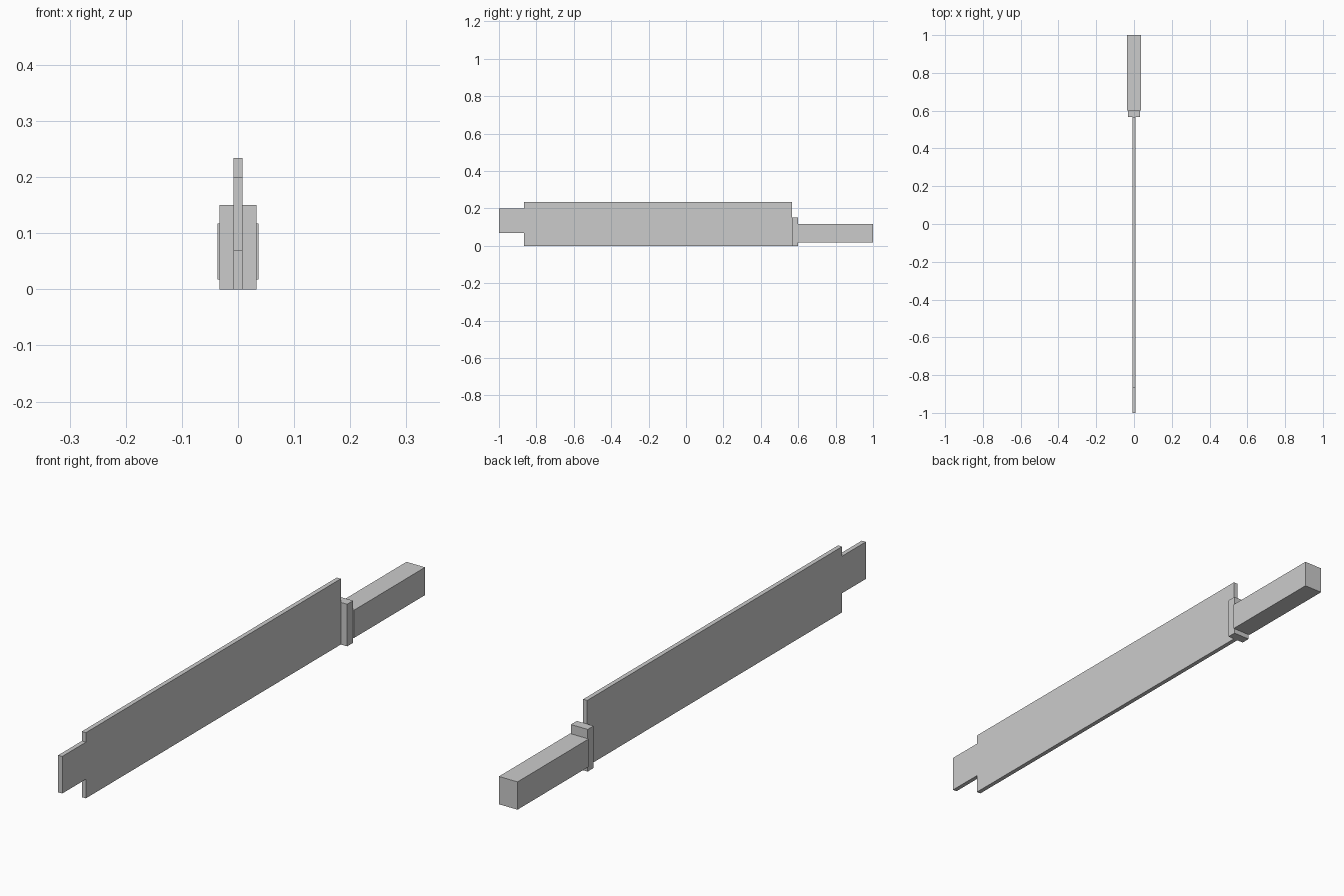
import bpy
import bmesh

if "Cube" in bpy.data.objects:
    bpy.data.objects.remove(bpy.data.objects["Cube"])

grey = bpy.data.materials.new("plain_grey")
grey.diffuse_color = (0.6, 0.6, 0.6, 1)
grey.use_nodes = True
grey.node_tree.nodes["Principled BSDF"].inputs["Base Color"].default_value = grey.diffuse_color


def slab(name, profile, half_width):
    """Extrude a (y, z) outline symmetrically along x."""
    bm = bmesh.new()
    face = bm.faces.new([bm.verts.new((-half_width, y, z)) for y, z in profile])
    ext = bmesh.ops.extrude_face_region(bm, geom=[face])
    moved = [v for v in ext["geom"] if isinstance(v, bmesh.types.BMVert)]
    bmesh.ops.translate(bm, verts=moved, vec=(2 * half_width, 0, 0))
    bmesh.ops.recalc_face_normals(bm, faces=bm.faces)
    mesh = bpy.data.meshes.new(name)
    bm.to_mesh(mesh)
    bm.free()
    mesh.materials.append(grey)
    obj = bpy.data.objects.new(name, mesh)
    bpy.context.collection.objects.link(obj)
    return obj


def rect(y0, y1, z0, z1):
    return [(y0, z0), (y1, z0), (y1, z1), (y0, z1)]


# Broad flat blade with a narrower stepped tip
slab("blade", [(-1, 0.068), (-0.867, 0.068), (-0.867, 0), (0.567, 0),
               (0.567, 0.234), (-0.867, 0.234), (-0.867, 0.2), (-1, 0.2)], 0.008)

# Upright guard plate between blade and handle
slab("guard", rect(0.567, 0.6, 0, 0.15), 0.033)

# Square-ended handle, slightly wider than the guard
slab("handle", rect(0.6, 1, 0.018, 0.117), 0.0365)
